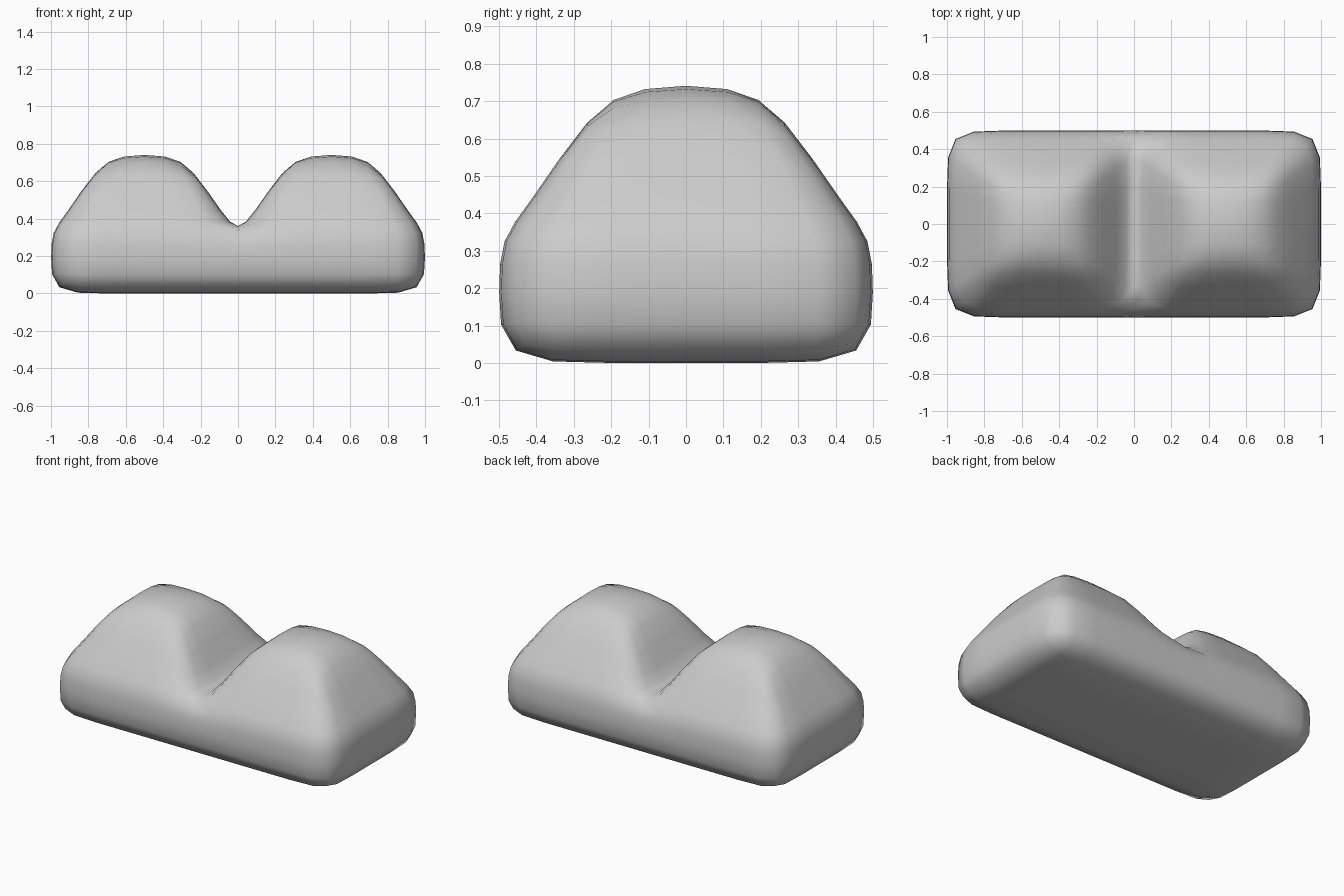
import bpy
import bmesh

if "Cube" in bpy.data.objects:
    bpy.data.objects.remove(bpy.data.objects["Cube"], do_unlink=True)

# Square levels of one mound, top to bottom: half size, inner column, height
LEVELS = [(0.257, 0.134, 0.673), (0.423, 0.20, 0.417), (0.497, 0.23, 0.333),
          (0.50, 0.23, 0.20), (0.50, 0.23, 0.0)]
CROWN_HEIGHT = 0.747


def grid(centre, half, inner, height, crown=None):
    """Four by four points of one level; the inner four may be raised."""
    steps = (-half, -inner, inner, half)
    rows = []
    for v in steps:
        row = []
        for u in steps:
            x = centre + u
            if half > 0.49 and abs(x) < 0.01:
                x = 0.0  # the two mounds share the valley line
            raised = crown is not None and abs(u) < half and abs(v) < half
            row.append((x, v, crown if raised else height))
        rows.append(row)
    return rows


def border(rows):
    """Points around the rim of a level, anticlockwise from above."""
    return (rows[0][:3] + [r[3] for r in rows[:3]]
            + rows[3][:0:-1] + [r[0] for r in rows[:0:-1]])


bm = bmesh.new()


def quad(*points):
    bm.faces.new([bm.verts.new(p) for p in points])


for centre in (-0.5, 0.5):
    grids = [grid(centre, *level) for level in LEVELS]
    grids[0] = grid(centre, *LEVELS[0], crown=CROWN_HEIGHT)
    # Crown and underside
    for rows in (grids[0], grids[-1]):
        for j in range(3):
            for i in range(3):
                corners = [rows[j][i], rows[j][i + 1], rows[j + 1][i + 1], rows[j + 1][i]]
                quad(*(corners if rows is grids[0] else corners[::-1]))
    # Slopes and outer walls, open where the two halves join
    for upper, lower in zip(grids, grids[1:]):
        a, b = border(upper), border(lower)
        for i in range(12):
            k = (i + 1) % 12
            points = (a[i], b[i], b[k], a[k])
            if any(abs(p[0]) > 1e-5 for p in points):
                quad(*points)

bmesh.ops.remove_doubles(bm, verts=bm.verts[:], dist=0.0005)
bmesh.ops.recalc_face_normals(bm, faces=bm.faces[:])
for face in bm.faces:
    face.smooth = True

mesh = bpy.data.meshes.new("twin_mound_body")
bm.to_mesh(mesh)
bm.free()
body = bpy.data.objects.new("twin_mound_body", mesh)
bpy.context.collection.objects.link(body)

# Soft rounding
rounding = body.modifiers.new("rounding", "SUBSURF")
rounding.levels = rounding.render_levels = 1

grey = bpy.data.materials.new("plain_grey")
grey.use_nodes = True
colour = (0.6, 0.6, 0.6, 1.0)
grey.diffuse_color = colour
grey.node_tree.nodes["Principled BSDF"].inputs["Base Color"].default_value = colour
mesh.materials.append(grey)
